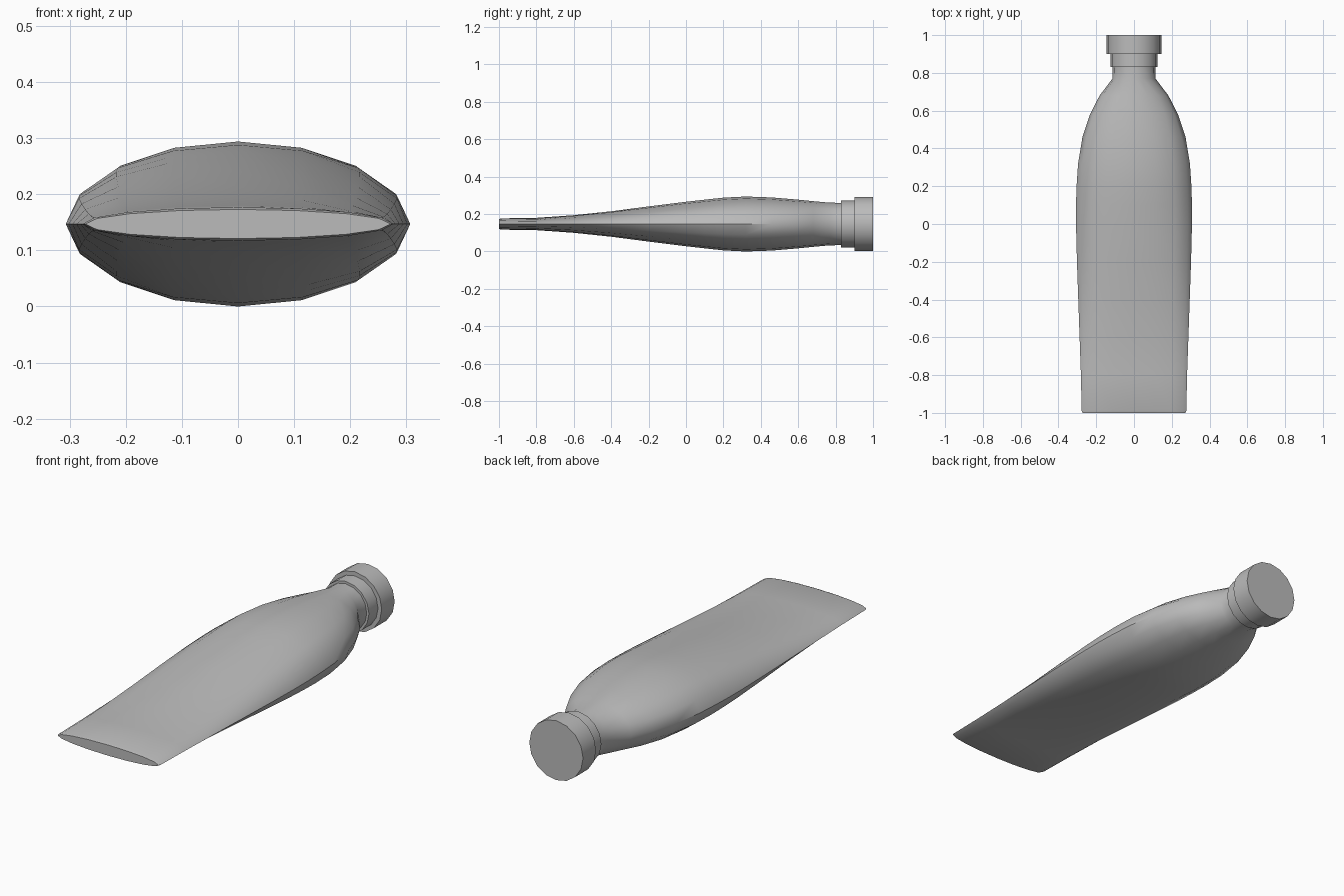
import bpy
import bmesh
from math import sin, cos, pi, radians

cube = bpy.data.objects.get("Cube")
if cube:
    bpy.data.objects.remove(cube, do_unlink=True)

SIDES = 16
MID_Z = 0.147

grey = bpy.data.materials.new("plain grey")
grey.use_nodes = True
colour = (0.5, 0.5, 0.5, 1)
grey.diffuse_color = colour
grey.node_tree.nodes["Principled BSDF"].inputs["Base Color"].default_value = colour


def loft(name, sections):
    """Skin elliptical rings (y, half width, half height) and cap both ends."""
    bm = bmesh.new()
    rings = []
    for y, rx, rz in sections:
        angles = [2 * pi * i / SIDES for i in range(SIDES)]
        rings.append([bm.verts.new((rx * cos(a), y, MID_Z + rz * sin(a))) for a in angles])
    for low, high in zip(rings, rings[1:]):
        for i in range(SIDES):
            j = (i + 1) % SIDES
            bm.faces.new((low[i], low[j], high[j], high[i]))
    bm.faces.new(rings[0])
    bm.faces.new(rings[-1])
    bmesh.ops.recalc_face_normals(bm, faces=bm.faces[:])
    mesh = bpy.data.meshes.new(name)
    bm.to_mesh(mesh)
    bm.free()
    mesh.materials.append(grey)
    obj = bpy.data.objects.new(name, mesh)
    bpy.context.collection.objects.link(obj)
    bpy.ops.object.select_all(action='DESELECT')
    obj.select_set(True)
    bpy.context.view_layer.objects.active = obj
    bpy.ops.object.shade_smooth_by_angle(angle=radians(40))
    return obj


# Squeezed tube, flat at the front end and round at the neck
loft("tube_body", [
    (-1.0, 0.272, 0.026), (-0.99, 0.277, 0.030), (-0.8, 0.281, 0.033),
    (-0.6, 0.288, 0.047), (-0.4, 0.295, 0.068), (-0.2, 0.302, 0.094),
    (0.0, 0.307, 0.119), (0.1, 0.307, 0.130), (0.2, 0.304, 0.141),
    (0.32, 0.296, 0.147), (0.46, 0.273, 0.142), (0.58, 0.233, 0.132),
    (0.68, 0.182, 0.122), (0.77, 0.114, 0.114), (0.84, 0.113, 0.113)])

# Collar ring and screw cap
loft("collar", [(0.83, 0.125, 0.125), (0.905, 0.125, 0.125)])
loft("cap", [(0.9, 0.145, 0.145), (1.0, 0.145, 0.145)])
